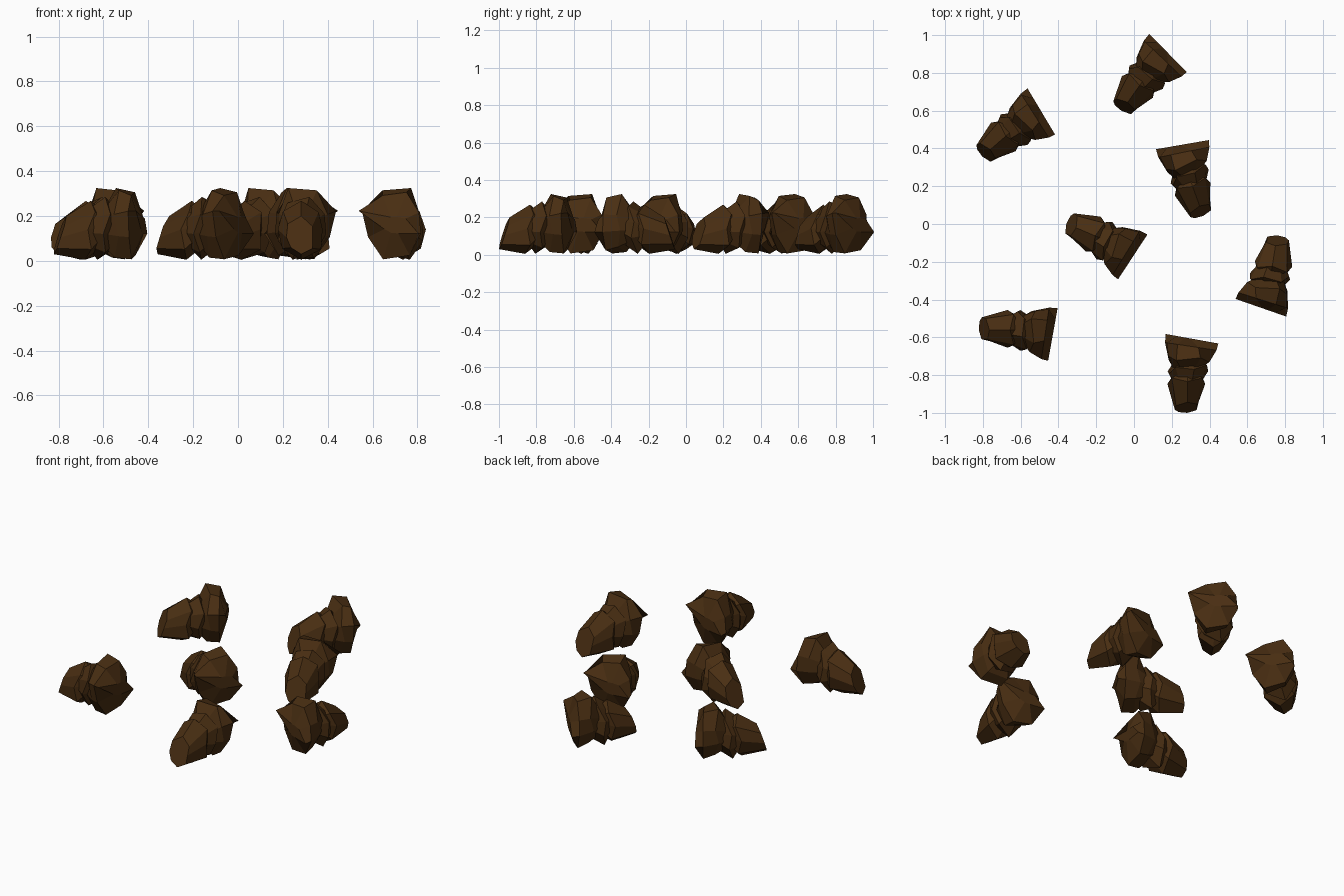
import bpy, bmesh
from math import sin, cos, radians

brown = bpy.data.materials.new("dark_brown")
brown.diffuse_color = (0.066, 0.027, 0.006, 1)

# Each tier of scales: start angle, then rings
# (x, centre z, slant along y, slant along z, zigzag, radii around the axis)
TIERS = [
    (0, [(-0.185, 0.105, -0.12, 0.33, 0, (.066, .085, .095, .07, .05, .07, .075, .065)),
         (-0.045, 0.14, 0, 0.1, .012, (.105, .115, .128, .11, .095, .125, .135, .12)),
         (-0.01, 0.15, 0, 0, 0, (.075, .08, .09, .08, .075, .09, .10, .09))]),
    (15, [(-0.04, 0.145, 0, 0, 0, (.075, .085, .10, .09, .08, .095, .11, .09)),
          (0.015, 0.15, -0.1, 0.1, .012, (.10, .125, .14, .12, .115, .13, .15, .12)),
          (0.05, 0.155, 0, 0, 0, (.08, .09, .10, .09, .085, .10, .11, .09))]),
    (-20, [(0.03, 0.16, 0, 0, 0, (.08, .085, .105, .10, .08, .10, .12, .10)),
           (0.075, 0.165, 0.05, 0, .01, (.105, .11, .17, .165, .125, .13, .16, .135)),
           (0.145, 0.165, 0.15, 0, 0, (.125, .12, .15, .14, .165, .14, .168, .155)),
           (0.187, 0.163, 0.18, 0, 0, (.122, .06, .035, .035, .175, .05, .04, .045))]),
]


def add_tier(bm, phase, rings):
    loops = []
    for x, zc, sy, sz, zig, radii in rings:
        loop = []
        for k, r in enumerate(radii):
            a = radians(phase + 45 * k)
            y, z = r * cos(a), r * sin(a)
            px = x + sy * y + sz * z + (zig if k % 2 else -zig)
            loop.append(bm.verts.new((px, y, zc + z)))
        loops.append(loop)
    for a, b in zip(loops, loops[1:]):
        for k in range(8):
            n = (k + 1) % 8
            bm.faces.new((a[k], a[n], b[n], b[k]))
    bm.faces.new(loops[0][::-1])
    bm.faces.new(loops[-1])


# One cone lying on its side, narrow end towards -x, wedge-shaped wide end
bm = bmesh.new()
for phase, rings in TIERS:
    add_tier(bm, phase, rings)
bmesh.ops.recalc_face_normals(bm, faces=bm.faces)
mesh = bpy.data.meshes.new("cone")
bm.to_mesh(mesh)
bm.free()
mesh.materials.append(brown)

# Scattered copies: x, y, turn about z
SPOTS = [(-0.612, -0.56, 0), (0.282, -0.79, 90), (0.725, -0.267, -99),
         (-0.165, -0.08, -23), (0.295, 0.24, 110), (0.055, 0.77, 55),
         (-0.645, 0.495, 41)]
for i, (x, y, turn) in enumerate(SPOTS):
    cone = bpy.data.objects.new(f"cone_{i + 1}", mesh)
    cone.location = (x, y, 0)
    cone.rotation_euler.z = radians(turn)
    bpy.context.collection.objects.link(cone)
